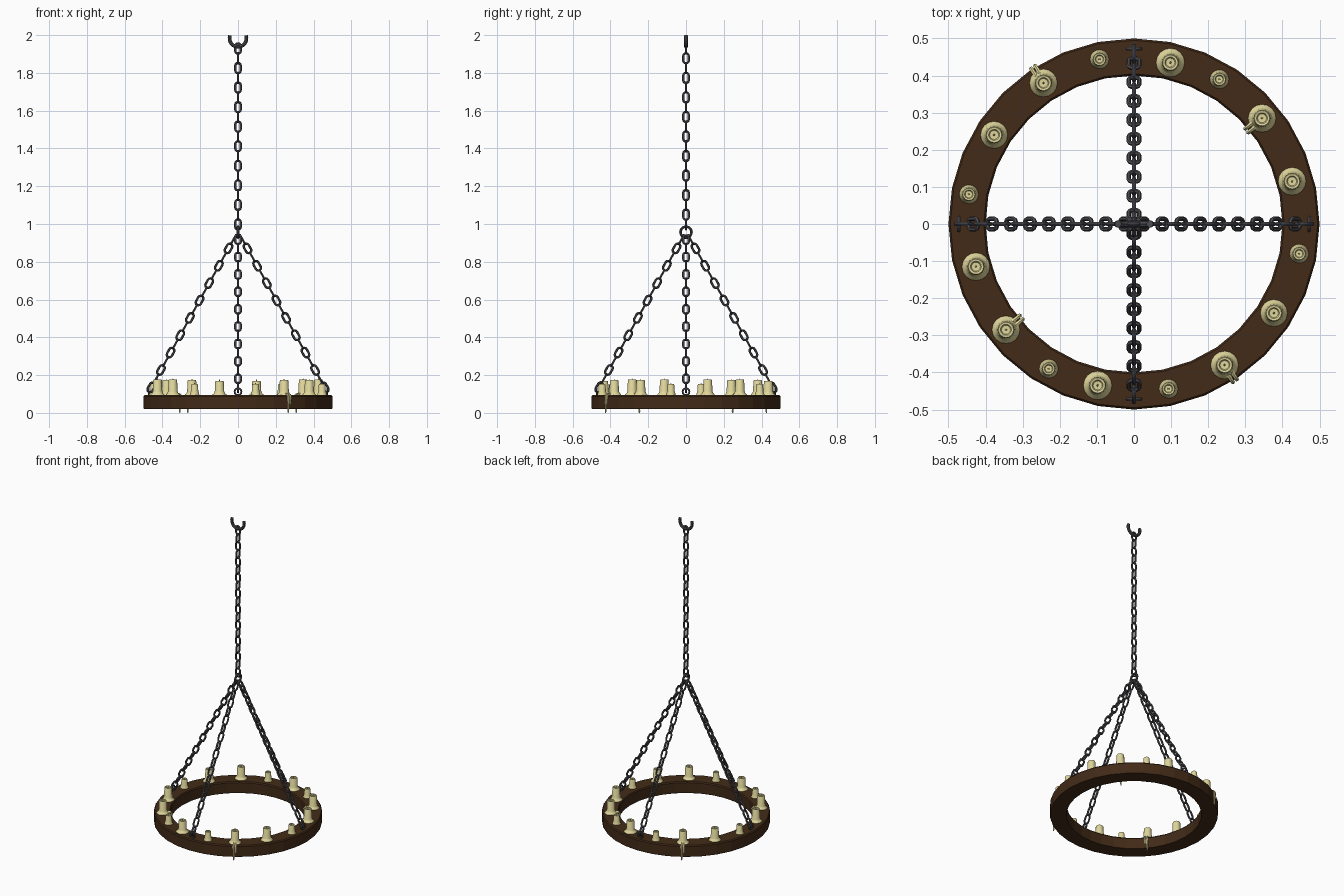
import bpy, bmesh, math
from mathutils import Vector, Matrix

if "Cube" in bpy.data.objects:
    bpy.data.objects.remove(bpy.data.objects["Cube"])


def material(name, rgb):
    m = bpy.data.materials.new(name)
    m.diffuse_color = (*rgb, 1)
    m.use_nodes = True
    m.node_tree.nodes["Principled BSDF"].inputs["Base Color"].default_value = m.diffuse_color
    return m


WOOD = material("dark_wood", (0.055, 0.024, 0.009))
IRON = material("iron", (0.075, 0.075, 0.085))
WAX = material("wax", (0.75, 0.68, 0.33))


def finish(bm, name, mat, angle=40):
    bmesh.ops.recalc_face_normals(bm, faces=bm.faces)
    me = bpy.data.meshes.new(name)
    bm.to_mesh(me)
    bm.free()
    me.materials.append(mat)
    ob = bpy.data.objects.new(name, me)
    bpy.context.collection.objects.link(ob)
    if angle:
        bpy.ops.object.select_all(action='DESELECT')
        ob.select_set(True)
        bpy.context.view_layer.objects.active = ob
        bpy.ops.object.shade_smooth_by_angle(angle=math.radians(angle))
    return ob


def lathe(bm, profile, sides, mat=Matrix(), closed=False):
    """Spin (radius, z) points round the z axis."""
    rings = []
    for r, z in profile:
        if r == 0:
            rings.append([bm.verts.new(mat @ Vector((0, 0, z)))] * sides)
        else:
            rings.append([bm.verts.new(mat @ Vector((r * math.cos(a), r * math.sin(a), z)))
                          for a in (2 * math.pi * i / sides for i in range(sides))])
    pairs = list(zip(rings, rings[1:] + rings[:1])) if closed else list(zip(rings, rings[1:]))
    for p, q in pairs:
        for i in range(sides):
            j = (i + 1) % sides
            bm.faces.new(list(dict.fromkeys((p[i], p[j], q[j], q[i]))))


def tube(bm, pts, radii, side, sides=6, closed=False, mat=Matrix()):
    """Sweep a circle along a flat path; side is the normal of the path's plane."""
    n, rings = len(pts), []
    for k, p in enumerate(pts):
        a = pts[(k - 1) % n] if closed else pts[max(k - 1, 0)]
        b = pts[(k + 1) % n] if closed else pts[min(k + 1, n - 1)]
        across = (b - a).normalized().cross(side)
        r = radii[k] if isinstance(radii, list) else radii
        rings.append([bm.verts.new(mat @ (p + r * (math.cos(t) * across + math.sin(t) * side)))
                      for t in (2 * math.pi * i / sides for i in range(sides))])
    for k in range(n if closed else n - 1):
        p, q = rings[k], rings[(k + 1) % n]
        for i in range(sides):
            j = (i + 1) % sides
            bm.faces.new((p[i], p[j], q[j], q[i]))
    if not closed:
        bm.faces.new(rings[0])
        bm.faces.new(rings[-1])


def arc(r, start, end, n, off=0.0):
    """Arc points in the xz plane."""
    return [Vector((r * math.cos(a), 0, r * math.sin(a) + off))
            for a in (math.radians(start + (end - start) * i / n) for i in range(n + 1))]


Y = Vector((0, 1, 0))
LINK = arc(0.0145, 0, 180, 6, 0.0125) + arc(0.0145, 180, 360, 6, -0.0125)


def chain(name, a, b, count):
    bm = bmesh.new()
    d = b - a
    rot = d.to_track_quat('Z', 'Y').to_matrix().to_4x4()
    # basis: z along the chain, x lying in the vertical plane of the chain
    z = d.normalized()
    flat = Vector((d.x, d.y, 0))
    if flat.length > 0.01:
        y = z.cross(flat).normalized()
        rot = Matrix((y.cross(z), y, z)).transposed().to_4x4()
    for i in range(count):
        m = (Matrix.Translation(a + d * ((i + 0.5) / count)) @ rot
             @ Matrix.Rotation(math.pi / 2 * (i % 2), 4, 'Z'))
        tube(bm, LINK, 0.0062, Y, 6, True, m)
    finish(bm, name, IRON)


# wooden hoop with softened edges
bm = bmesh.new()
lathe(bm, [(0.402, 0.02), (0.498, 0.02), (0.5, 0.025), (0.5, 0.088), (0.495, 0.095),
           (0.405, 0.095), (0.4, 0.088), (0.4, 0.025)], 32, closed=True)
finish(bm, "wooden_hoop", WOOD, 0)

# four hanging chains, each with an eye on the hoop
for i, side in enumerate(("right", "back", "left", "front")):
    out = Matrix.Rotation(math.pi / 2 * i, 4, 'Z')
    chain(side + "_chain", out @ Vector((0.472, 0, 0.112)), out @ Vector((0.012, 0, 0.94)), 18)
    bm = bmesh.new()
    m = out @ Matrix.Translation((0.472, 0, 0.112)) @ Matrix.Rotation(math.pi / 2, 4, 'Z')
    tube(bm, arc(0.018, 0, 330, 11), 0.005, Y, 6, True, m)
    finish(bm, side + "_eye", IRON)

# gathering ring, main chain and ceiling hook
bm = bmesh.new()
m = Matrix.Translation((0, 0, 0.957)) @ Matrix.Rotation(math.pi / 2, 4, 'Z')
tube(bm, arc(0.029, 0, 345, 23), 0.007, Y, 8, True, m)
finish(bm, "gathering_ring", IRON)
chain("main_chain", Vector((0, 0, 0.972)), Vector((0, 0, 1.955)), 19)
bm = bmesh.new()
tube(bm, arc(0.045, 160, 380, 14, 1.983), 0.0095, Y, 8)
finish(bm, "ceiling_hook", IRON)

# candles: x, y, flare radius, body radius, height, drip direction (0 none, 1 out, -1 in)
HALF = [(0.098, 0.435, 0.039, 0.024, 0.076, 0),
        (0.230, 0.390, 0.026, 0.019, 0.058, 0),
        (0.345, 0.285, 0.038, 0.024, 0.083, -1),
        (0.426, 0.115, 0.038, 0.024, 0.083, 0),
        (0.445, -0.080, 0.026, 0.019, 0.058, 0),
        (0.377, -0.240, 0.037, 0.024, 0.080, 0),
        (0.244, -0.380, 0.038, 0.024, 0.080, 1),
        (0.093, -0.444, 0.026, 0.019, 0.058, 0)]
for turn in (1, -1):
    for k, (x, y, flare, r, h, drip) in enumerate(HALF):
        x, y = x * turn, y * turn
        name = "candle_%02d" % (k + 1 + (8 if turn < 0 else 0))
        bm = bmesh.new()
        base = Matrix.Translation((x, y, 0.094))
        lathe(bm, [(0, 0), (flare, 0), (flare * 0.95, 0.004), (r * 1.22, 0.010), (r * 1.05, 0.02),
                   (r * 0.95, h - 0.005), (r * 0.85, h), (r * 0.62, h - 0.001),
                   (r * 0.5, h - 0.006), (0, h - 0.007)], 16, base)
        # wick
        lathe(bm, [(0, h - 0.008), (0.003, h - 0.008), (0.002, h + 0.006), (0, h + 0.006)], 6, base)
        # wax runs over the hoop's edge
        if drip:
            ang = math.atan2(y, x)
            edge = (0.502 if drip > 0 else 0.395)
            start = math.hypot(x, y) + drip * 0.02
            for shift, low in ((-0.006, 0.0), (0.007, 0.045)):
                m = Matrix.Rotation(ang, 4, 'Z') @ Matrix.Translation((0, shift, 0))
                path = [Vector(p) for p in ((start, 0, 0.1), (edge - drip * 0.008, 0, 0.097),
                                            (edge, 0, 0.088), (edge, 0, low + 0.02),
                                            (edge, 0, low + 0.008), (edge, 0, low))]
                tube(bm, path, [0.007, 0.006, 0.006, 0.0045, 0.005, 0.002], Y, 6, False, m)
        finish(bm, name, WAX)
